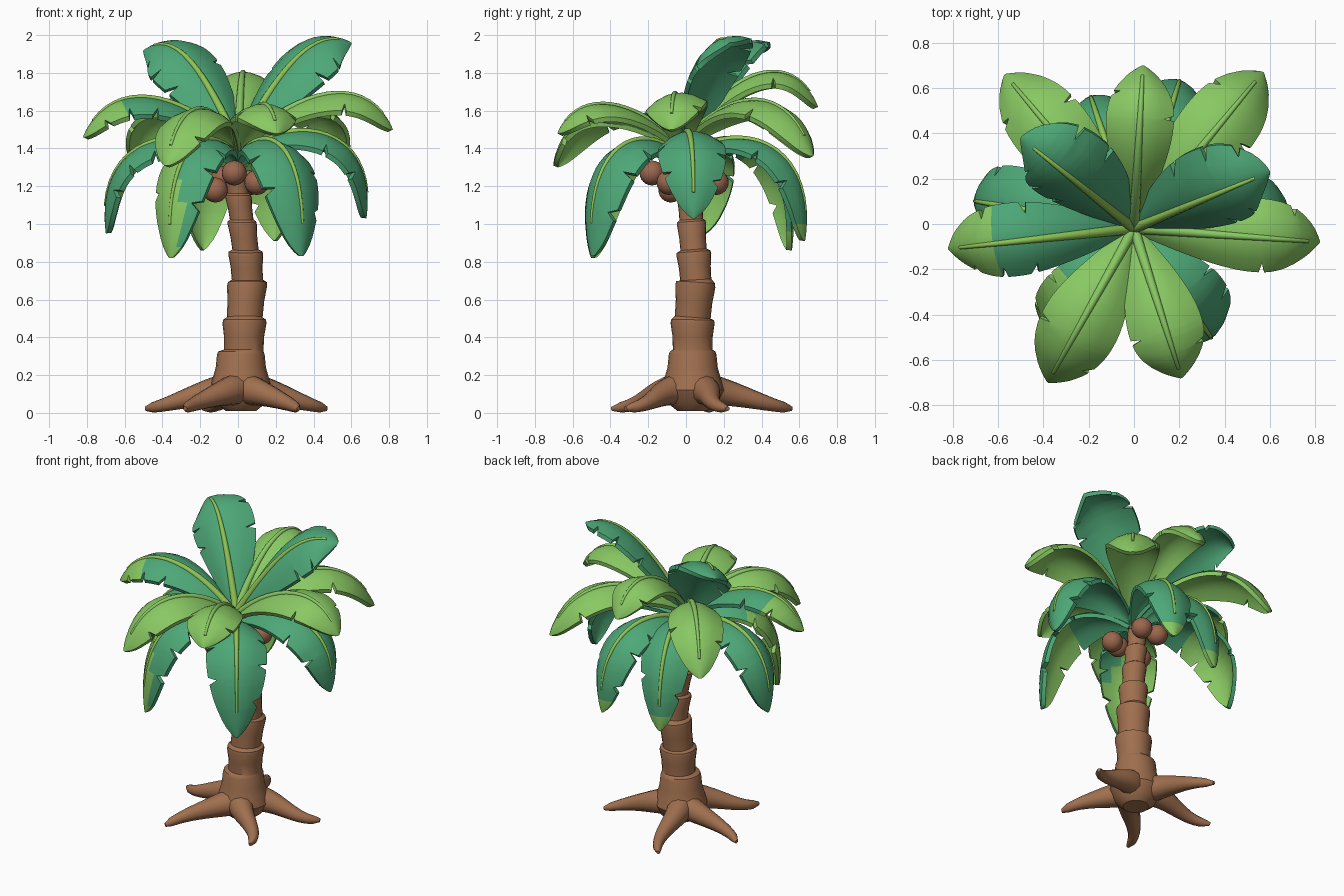
import bpy
import bmesh
import math
import random
from mathutils import Vector

random.seed(4)
cube = bpy.data.objects.get("Cube")
if cube:
    bpy.data.objects.remove(cube, do_unlink=True)


def material(name, colour):
    mat = bpy.data.materials.new(name)
    mat.use_nodes = True
    mat.diffuse_color = (*colour, 1)
    mat.node_tree.nodes["Principled BSDF"].inputs["Base Color"].default_value = (*colour, 1)
    return mat


DARK = material("deep green", (0.075, 0.39, 0.185))
LIGHT = material("fresh green", (0.25, 0.58, 0.125))
RIB = material("rib green", (0.27, 0.55, 0.09))
BARK = material("bark brown", (0.35, 0.16, 0.077))
NUT = material("coconut brown", (0.33, 0.135, 0.075))


def loft(name, rings, mats, rule=None, angle=40):
    """Skin closed rings into a capped solid; rule(row, column) picks the material."""
    bm = bmesh.new()
    rows = [[bm.verts.new(p) for p in ring] for ring in rings]
    count = len(rows[0])
    for i in range(len(rows) - 1):
        for j in range(count):
            k = (j + 1) % count
            face = bm.faces.new((rows[i][j], rows[i][k], rows[i + 1][k], rows[i + 1][j]))
            face.material_index = rule(i, j) if rule else 0
    bm.faces.new(rows[0])
    bm.faces.new(rows[-1]).material_index = rule(len(rows) - 1, 0) if rule else 0
    bmesh.ops.recalc_face_normals(bm, faces=bm.faces)
    mesh = bpy.data.meshes.new(name)
    bm.to_mesh(mesh)
    bm.free()
    for mat in mats:
        mesh.materials.append(mat)
    mesh.polygons.foreach_set("use_smooth", [True] * len(mesh.polygons))
    mesh.set_sharp_from_angle(angle=math.radians(angle))
    obj = bpy.data.objects.new(name, mesh)
    bpy.context.collection.objects.link(obj)


def tube(name, points, radii, side, mat, sides=12, angle=50):
    """Round sweep along points, never dipping below the ground."""
    rings = []
    for i, p in enumerate(points):
        tangent = (points[min(i + 1, len(points) - 1)] - points[max(i - 1, 0)]).normalized()
        up = side.cross(tangent).normalized()
        ring = []
        for j in range(sides):
            a = math.tau * j / sides
            q = p + (side * math.cos(a) + up * math.sin(a)) * radii[i]
            q.z = max(q.z, 0)
            ring.append(q)
        rings.append(ring)
    loft(name, rings, [mat], angle=angle)


def bezier(p, t):
    u = 1 - t
    return p[0] * u**3 + p[1] * 3 * u * u * t + p[2] * 3 * u * t * t + p[3] * t**3


# Trunk: flared foot and stacked segments, each widest at its upper lip
LEVELS = [(0.03, 0.035, 0.33, 0.11), (0.035, 0.035, 0.5, 0.1), (0.05, 0.052, 0.7, 0.087),
          (0.04, 0.04, 0.86, 0.073), (0.02, 0.028, 1.02, 0.066), (0, 0.02, 1.16, 0.058),
          (-0.02, 0.01, 1.3, 0.05), (-0.01, 0, 1.4, 0.04)]
path, radii = [], []
for z, r in [(0.01, 0.08), (0.05, 0.13), (0.12, 0.165), (0.18, 0.15), (0.24, 0.133), (0.31, 0.126), (0.325, 0.12)]:
    path.append(Vector((0.015, 0.035, z)))
    radii.append(r)
for low, high in zip(LEVELS, LEVELS[1:]):
    a, b = Vector(low[:3]), Vector(high[:3])
    for f, scale in [(0.03, 0.95), (0.45, 0.97), (0.85, 1.06), (0.96, 1.03)]:
        path.append(a.lerp(b, f))
        radii.append(low[3] * scale)
tube("trunk", path, radii, Vector((1, 0, 0)), BARK, sides=20, angle=35)

# Roots: tapering arms that spread low over the ground
ROOTS = [(0.47, 0.22), (0.32, -0.32), (-0.28, -0.39), (-0.49, 0.15), (-0.18, 0.56)]
for n, (x, y) in enumerate(ROOTS):
    start = Vector((0.02, 0.03, 0.13))
    reach = Vector((x, y, 0)) - Vector((0.02, 0.03, 0))
    side = Vector((reach.y, -reach.x, 0)).normalized()
    bend = side * (0.09 if n % 2 else -0.09)
    ctrl = [start, start + reach * 0.4 + bend, start + reach * 0.65 - bend, start + reach]
    ctrl[2].z, ctrl[3].z = 0.045, 0.022
    ts = [i / 12 for i in range(13)]
    tube(f"root_{n + 1}", [bezier(ctrl, t) for t in ts],
         [0.024 + 0.075 * (1 - t) ** 1.2 if t < 1 else 0.012 for t in ts], side, BARK)

# Coconuts clustered under the crown
NUTS = [(-0.02, -0.18, 1.27), (-0.12, -0.08, 1.18), (0.1, -0.09, 1.22),
        (0.07, 0.16, 1.22), (-0.08, 0.13, 1.24)]
for n, spot in enumerate(NUTS):
    bpy.ops.mesh.primitive_uv_sphere_add(segments=20, ring_count=12, radius=0.066, location=spot)
    nut = bpy.context.object
    nut.name = f"coconut_{n + 1}"
    nut.data.materials.append(NUT)
    bpy.ops.object.shade_smooth()


def outline(t):
    """Half width of a frond, from a narrow stem to a rounded tip."""
    if t < 0.58:
        return 0.14 + 0.86 * math.sin(math.pi / 2 * t / 0.58)
    return max(0.06, max(0, 1 - ((t - 0.58) / 0.42) ** 2.4) ** 0.6)


def notch(t, cuts):
    """Edge factor with a sharp slit at every cut."""
    for c in cuts:
        d = t - c
        if -0.012 <= d <= 0.03:
            return 0.72 + 0.28 * (d / 0.03 if d > 0 else -d / 0.012)
    return 1


def frond(name, tip, base_z, rise, fracs, half, roll, limit, under, bias=0):
    """Arched leaf, light green past a limit along its top and another along its underside."""
    base = Vector((0, -0.02, base_z))
    end = Vector(tip)
    flat = Vector((end.x - base.x, end.y - base.y, 0))
    ctrl = [base, base + flat * fracs[0], base + flat * fracs[1], end]
    ctrl[1].z, ctrl[2].z = rise
    level = Vector((flat.y, -flat.x, 0)).normalized()
    groups = ((0.8,), (0.62,)) if limit == ALL else ((0.44, 0.64, 0.84), (0.52, 0.76))
    cuts = [[c + random.uniform(-0.03, 0.03) for c in group] for group in groups]
    ts = [i / 18 for i in range(18)] + [0.97, 0.99, 1]
    for c in cuts[0] + cuts[1]:
        ts += [c - 0.012, c, c + 0.03]
    ts.sort()

    def frame(t):
        tangent = (bezier(ctrl, min(t + 0.01, 1)) - bezier(ctrl, max(t - 0.01, 0))).normalized()
        up = level.cross(tangent).normalized()
        cos, sin = math.cos(roll), math.sin(roll)
        return bezier(ctrl, t), level * cos + up * sin, up * cos - level * sin

    columns = [-1, -0.6, -0.25, 0, 0.25, 0.6, 1]
    rings = []
    for t in ts:
        centre, side, normal = frame(t)
        width = half * outline(t)
        top, bottom = [], []
        for s in columns:
            e = s * notch(t, cuts[0] if s < 0 else cuts[1]) if abs(s) == 1 else s
            p = centre + side * width * e - normal * width * 0.42 * e * e
            top.append(p)
            bottom.append(p - normal * 0.026 - side * 0.006 * s)
        rings.append(top + bottom[::-1])

    def colour(i, j):
        s = (columns + columns[::-1])[j]
        edge = under if len(columns) <= j < 2 * len(columns) - 1 else limit
        return 1 if ts[i] + bias * s > edge else 0

    loft(name, rings, [DARK, LIGHT], colour)

    # Raised central rib
    rib_ts = [i / 16 * 0.9 for i in range(17)]
    tube(name + "_rib", [f[0] - f[2] * 0.002 for f in map(frame, rib_ts)],
         [0.024 - 0.018 * t for t in rib_ts], level, LIGHT if limit == ALL else RIB)


# Crown: upright pair, spreading middle ring, drooping lower ring
UPPER, MIDDLE, LOWER = (0.3, 0.62), (0.35, 0.82), (0.4, 1.1)
ALL, NONE = -1, 2
FRONDS = [
    ("upper_left_frond", (-0.5, 0.38, 1.92), 1.42, (1.74, 2.06), UPPER, 0.2, 0.45, NONE, NONE),
    ("upper_right_frond", (0.6, 0.23, 1.96), 1.42, (1.74, 2.07), UPPER, 0.2, -0.4, NONE, NONE),
    ("back_frond", (0.04, 0.7, 1.62), 1.42, (1.83, 1.94), MIDDLE, 0.15, 0, ALL, ALL),
    ("back_right_frond", (0.57, 0.67, 1.36), 1.42, (1.72, 1.77), MIDDLE, 0.17, 0, ALL, ALL),
    ("back_left_frond", (-0.57, 0.66, 1.36), 1.42, (1.72, 1.77), MIDDLE, 0.17, 0, ALL, ALL),
    ("left_frond", (-0.82, -0.11, 1.46), 1.4, (1.7, 1.8), MIDDLE, 0.165, 0.15, 0.68, 0.68),
    ("right_frond", (0.82, -0.08, 1.5), 1.4, (1.7, 1.83), MIDDLE, 0.165, -0.15, ALL, ALL),
    ("front_left_frond", (-0.38, -0.7, 1.31), 1.4, (1.68, 1.71), MIDDLE, 0.175, 0, ALL, ALL),
    ("front_right_frond", (0.21, -0.68, 1.48), 1.4, (1.65, 1.74), MIDDLE, 0.165, 0, ALL, ALL),
    ("low_left_frond", (-0.7, 0.1, 0.95), 1.34, (1.56, 1.48), LOWER, 0.175, 0.15, NONE, 0.45),
    ("low_right_frond", (0.68, 0.04, 1.03), 1.36, (1.6, 1.53), LOWER, 0.18, -0.1, NONE, NONE),
    ("low_front_right_frond", (0.34, -0.5, 0.83), 1.34, (1.56, 1.47), LOWER, 0.19, 0, NONE, 0.5),
    ("low_front_left_frond", (-0.36, -0.5, 0.82), 1.34, (1.56, 1.47), LOWER, 0.18, 0, 0.6, 0.5, 0.35),
    ("low_back_left_frond", (-0.19, 0.56, 0.86), 1.34, (1.56, 1.48), LOWER, 0.16, 0, 0.92, 0.5),
    ("low_back_right_frond", (0.2, 0.63, 0.91), 1.34, (1.56, 1.48), LOWER, 0.16, 0, 0.92, 0.5),
]
for entry in FRONDS:
    frond(*entry)
